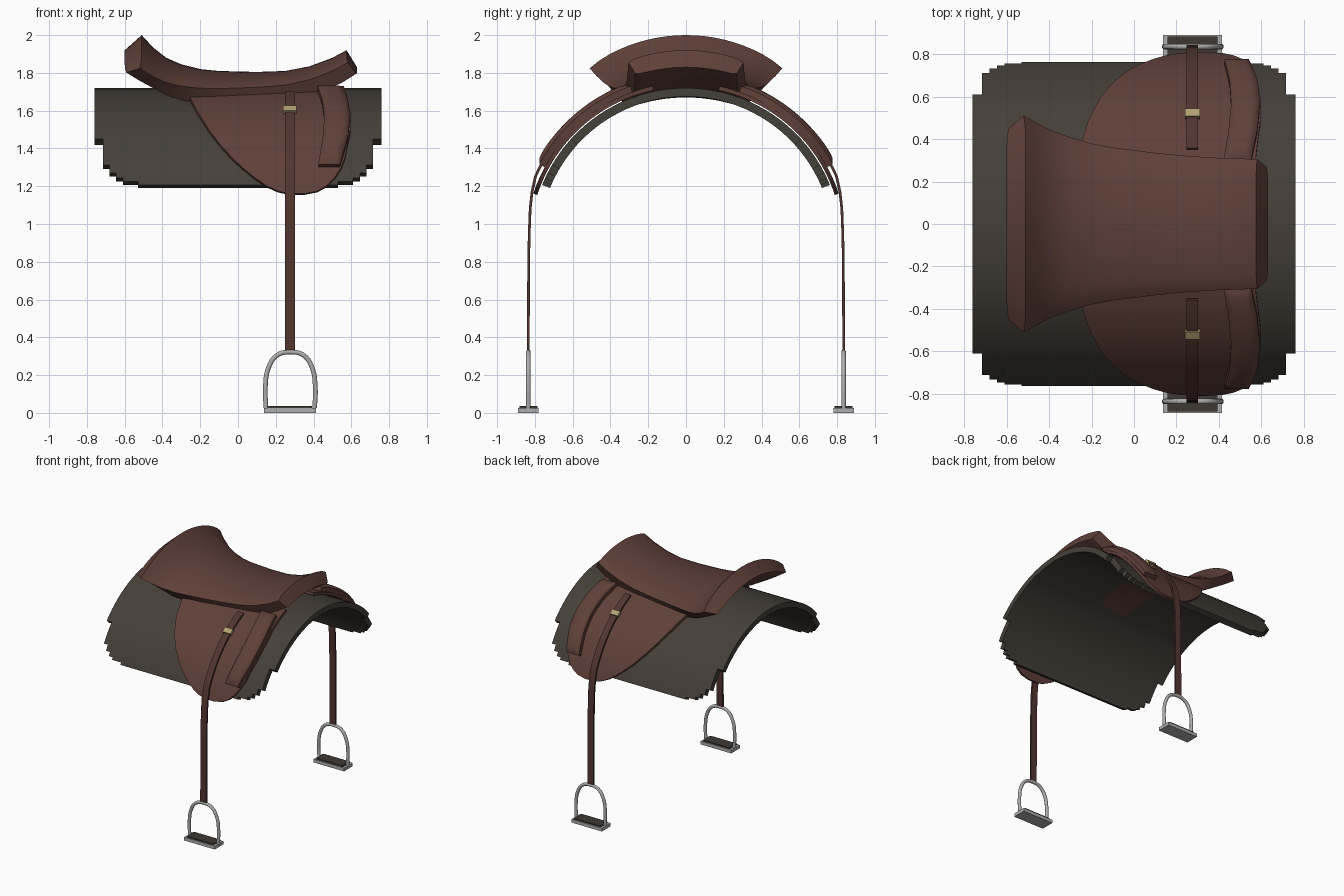
import bpy, bmesh, math
from mathutils import Vector

if "Cube" in bpy.data.objects:
    bpy.data.objects.remove(bpy.data.objects["Cube"])

HUB = 0.898  # height of the axis that all the curved layers wrap around


def material(name, rgb, metallic=0.0):
    m = bpy.data.materials.new(name)
    m.use_nodes = True
    m.diffuse_color = (*rgb, 1)
    m.node_tree.nodes["Principled BSDF"].inputs["Base Color"].default_value = (*rgb, 1)
    return m


LEATHER = material("brown leather", (0.115, 0.05, 0.04))
STRAP = material("dark brown leather", (0.085, 0.035, 0.028))
FELT = material("dark grey felt", (0.06, 0.05, 0.04))
STEEL = material("steel", (0.42, 0.42, 0.42))
BRASS = material("brass", (0.45, 0.36, 0.17))
RUBBER = material("dark rubber", (0.05, 0.04, 0.032))


def smooth(ob, angle=40):
    bpy.ops.object.select_all(action="DESELECT")
    ob.select_set(True)
    bpy.context.view_layer.objects.active = ob
    bpy.ops.object.shade_smooth_by_angle(angle=math.radians(angle))


def finish(bm, name, mat, angle=40):
    bmesh.ops.recalc_face_normals(bm, faces=bm.faces)
    me = bpy.data.meshes.new(name)
    bm.to_mesh(me)
    bm.free()
    me.materials.append(mat)
    ob = bpy.data.objects.new(name, me)
    bpy.context.collection.objects.link(ob)
    smooth(ob, angle)
    return ob


def polar(x, deg, r):
    a = math.radians(deg)
    return Vector((x, r * math.sin(a), HUB + r * math.cos(a)))


def interp(table, t):
    """Linear lookup in rows of (key, value, ...)."""
    for a, b in zip(table, table[1:]):
        if t <= b[0]:
            f = max(0, (t - a[0]) / (b[0] - a[0]))
            return [p + (q - p) * f for p, q in zip(a[1:], b[1:])]
    return list(table[-1][1:])


def thicken(bm, r_in, r_out):
    """Extrude a wrapped sheet inward towards the hub."""
    new = bmesh.ops.extrude_face_region(bm, geom=bm.faces[:])["geom"]
    for v in new:
        if isinstance(v, bmesh.types.BMVert):
            d = Vector((0, v.co.y, v.co.z - HUB)).normalized() * r_in
            v.co = (v.co.x, d.y, HUB + d.z)


def wrapped_sheet(name, mat, table, r_in, r_out, side, rows=30, cols=12, crown=0.0):
    """Curved panel whose left and right limits depend on the wrap angle."""
    bm = bmesh.new()
    grid = []
    lo, hi = table[0][0], table[-1][0]
    for i in range(rows + 1):
        f = i / rows
        deg = lo + (hi - lo) * f
        x0, x1 = interp(table, deg)
        line = []
        for j in range(cols + 1):
            u = j / cols
            drop = crown * max(abs(2 * u - 1), abs(2 * f - 1) ** 4) ** 4
            line.append(bm.verts.new(polar(x0 + (x1 - x0) * u, side * deg, r_out - drop)))
        grid.append(line)
    for a, b in zip(grid, grid[1:]):
        for j in range(cols):
            bm.faces.new((a[j], a[j + 1], b[j + 1], b[j]))
    thicken(bm, r_in, r_out)
    return finish(bm, name, mat)


# Felt pad: wrapped grid of cells with stepped corners
def build_pad():
    steps = [(47.9, 0.76), (59.7, 0.715), (63, 0.68), (65.2, 0.645), (66.6, 0.61), (67.9, 0.53)]
    half = [48 * i / 14 - 0.1 * i / 14 for i in range(14)] + [47.9, 51.8, 55.8] + [s[0] for s in steps[1:]]
    angles = sorted({-a for a in half} | set(half))
    xs = sorted([s[1] for s in steps] + [-s[1] for s in steps] + [-0.25, 0, 0.25])
    bm = bmesh.new()
    grid = [[bm.verts.new(polar(x, a, 0.822)) for x in xs] for a in angles]
    for i in range(len(angles) - 1):
        outer = max(abs(angles[i]), abs(angles[i + 1]))
        limit = next(x for a, x in steps if outer <= a + 0.001)
        for j in range(len(xs) - 1):
            if max(abs(xs[j]), abs(xs[j + 1])) <= limit + 0.001:
                bm.faces.new((grid[i][j], grid[i][j + 1], grid[i + 1][j + 1], grid[i + 1][j]))
    bmesh.ops.delete(bm, geom=[v for v in bm.verts if not v.link_faces], context="VERTS")
    thicken(bm, 0.777, 0.822)
    finish(bm, "saddle_pad", FELT)


# Seat: padded slab lofted from rear rim to front rim, bent over the hub
def build_seat():
    # top x, top z, half width, bottom x, bottom z
    stations = [
        (-0.51, 2.0, 0.51, -0.6, 1.92), (-0.45, 1.935, 0.475, -0.53, 1.86),
        (-0.38, 1.88, 0.44, -0.45, 1.80), (-0.3, 1.845, 0.41, -0.36, 1.74),
        (-0.2, 1.82, 0.38, -0.25, 1.70), (-0.1, 1.81, 0.36, -0.12, 1.67),
        (0.1, 1.805, 0.335, 0.1, 1.67), (0.25, 1.81, 0.32, 0.28, 1.685),
        (0.38, 1.835, 0.312, 0.42, 1.725), (0.5, 1.88, 0.308, 0.55, 1.78),
        (0.575, 1.92, 0.305, 0.63, 1.83)]
    n, bend = 20, 0.86
    bm = bmesh.new()
    rings = []
    for xt, zt, w, xb, zb in stations:
        ring = []
        for k in range(2 * n + 2):
            top = k <= n
            t = 2 * (k if top else 2 * n + 1 - k) / n - 1
            y = w * t * (1 if top else 0.88)
            sag = bend - math.sqrt(bend * bend - y * y)
            soft = 0.1 * abs(t) ** 14
            f = soft if top else 1 - soft
            ring.append(bm.verts.new((xt + (xb - xt) * f, y, zt + (zb - zt) * f - sag)))
        rings.append(ring)
    m = 2 * n + 2
    for a, b in zip(rings, rings[1:]):
        for k in range(m):
            bm.faces.new((a[k], a[(k + 1) % m], b[(k + 1) % m], b[k]))
    for ring in (rings[0], rings[-1]):
        for k in range(n):
            bm.faces.new((ring[k], ring[k + 1], ring[m - 2 - k], ring[m - 1 - k]))
    finish(bm, "seat", LEATHER, 50)


# Ribbon with a rectangular section following a path in the y-z plane
def ribbon(name, mat, path, x, width, thick, side):
    bm = bmesh.new()
    rings = []
    for i, p in enumerate(path):
        d = (path[min(i + 1, len(path) - 1)] - path[max(i - 1, 0)]).normalized()
        nrm = Vector((0, -d.z, d.y)) * thick / 2
        ring = []
        for sx, sn in ((-1, -1), (1, -1), (1, 1), (-1, 1)):
            q = p + nrm * sn
            ring.append(bm.verts.new((x + sx * width / 2, q.y * side, q.z)))
        rings.append(ring)
    for a, b in zip(rings, rings[1:]):
        for k in range(4):
            bm.faces.new((a[k], a[(k + 1) % 4], b[(k + 1) % 4], b[k]))
    bm.faces.new(rings[0])
    bm.faces.new(rings[-1])
    finish(bm, name, mat)


def box(name, mat, centre, size, tilt=0.0):
    bm = bmesh.new()
    bmesh.ops.create_cube(bm, size=1)
    ob = None
    for v in bm.verts:
        v.co = Vector((v.co.x * size[0], v.co.y * size[1], v.co.z * size[2]))
    ob = finish(bm, name, mat)
    ob.location = centre
    ob.rotation_euler.x = tilt
    return ob


def tube(name, mat, points, radius):
    cu = bpy.data.curves.new(name, "CURVE")
    cu.dimensions = "3D"
    cu.bevel_depth, cu.bevel_resolution, cu.resolution_u = radius, 3, 6
    sp = cu.splines.new("BEZIER")
    sp.bezier_points.add(len(points) - 1)
    for bp, p in zip(sp.bezier_points, points):
        bp.co = p
        bp.handle_left_type = bp.handle_right_type = "AUTO"
    cu.materials.append(mat)
    ob = bpy.data.objects.new(name, cu)
    bpy.context.collection.objects.link(ob)
    bpy.ops.object.select_all(action="DESELECT")
    ob.select_set(True)
    bpy.context.view_layer.objects.active = ob
    bpy.ops.object.convert(target="MESH")
    smooth(bpy.context.view_layer.objects.active)


build_pad()
build_seat()

# Flap and knee roll outlines: wrap angle, left x, right x
FLAP = [(12, -0.29, 0.56), (26, -0.25, 0.58), (35, -0.215, 0.595), (45, -0.155, 0.595), (52, -0.095, 0.58),
        (58, -0.03, 0.565), (62, 0.025, 0.545), (66, 0.09, 0.51), (69, 0.15, 0.47), (71, 0.21, 0.42), (72, 0.27, 0.35)]
ROLL = [(19.5, 0.42, 0.55), (30, 0.445, 0.58), (40, 0.457, 0.593), (50, 0.45, 0.583), (61.7, 0.425, 0.54)]
SX = 0.275  # centre of strap and stirrup

for side, tag in ((-1, "front"), (1, "back")):
    wrapped_sheet(tag + "_flap", LEATHER, FLAP, 0.828, 0.85, side, rows=60)
    wrapped_sheet(tag + "_knee_roll", LEATHER, ROLL, 0.845, 0.902, side, rows=24, crown=0.02)

    # Strap wraps over the flap, then hangs straight down
    path = [polar(0, a, 0.872) for a in range(24, 67, 3)]
    path += [Vector((0, y, z)) for y, z in ((0.815, 1.17), (0.825, 1.08), (0.83, 0.95), (0.833, 0.8), (0.835, 0.325))]
    ribbon(tag + "_strap", STRAP, path, SX, 0.054, 0.014, side)
    box(tag + "_buckle", BRASS, polar(SX, side * 36.3, 0.876), (0.072, 0.042, 0.026), -side * math.radians(36.3))

    # Stirrup: arch, tread plate and grip
    y = side * 0.835
    half = [(0.129, 0.025), (0.132, 0.14), (0.115, 0.24), (0.07, 0.305)]
    arch = [(SX + 0.002 - dx, y, z) for dx, z in half] + [(SX + 0.002, y, 0.322)]
    arch += [(SX + 0.002 + dx, y, z) for dx, z in reversed(half)]
    tube(tag + "_stirrup_arch", STEEL, arch, 0.013)
    box(tag + "_stirrup_tread", STEEL, (SX, y, 0.0135), (0.276, 0.11, 0.027))
    box(tag + "_tread_grip", RUBBER, (SX, y, 0.031), (0.235, 0.095, 0.012))
